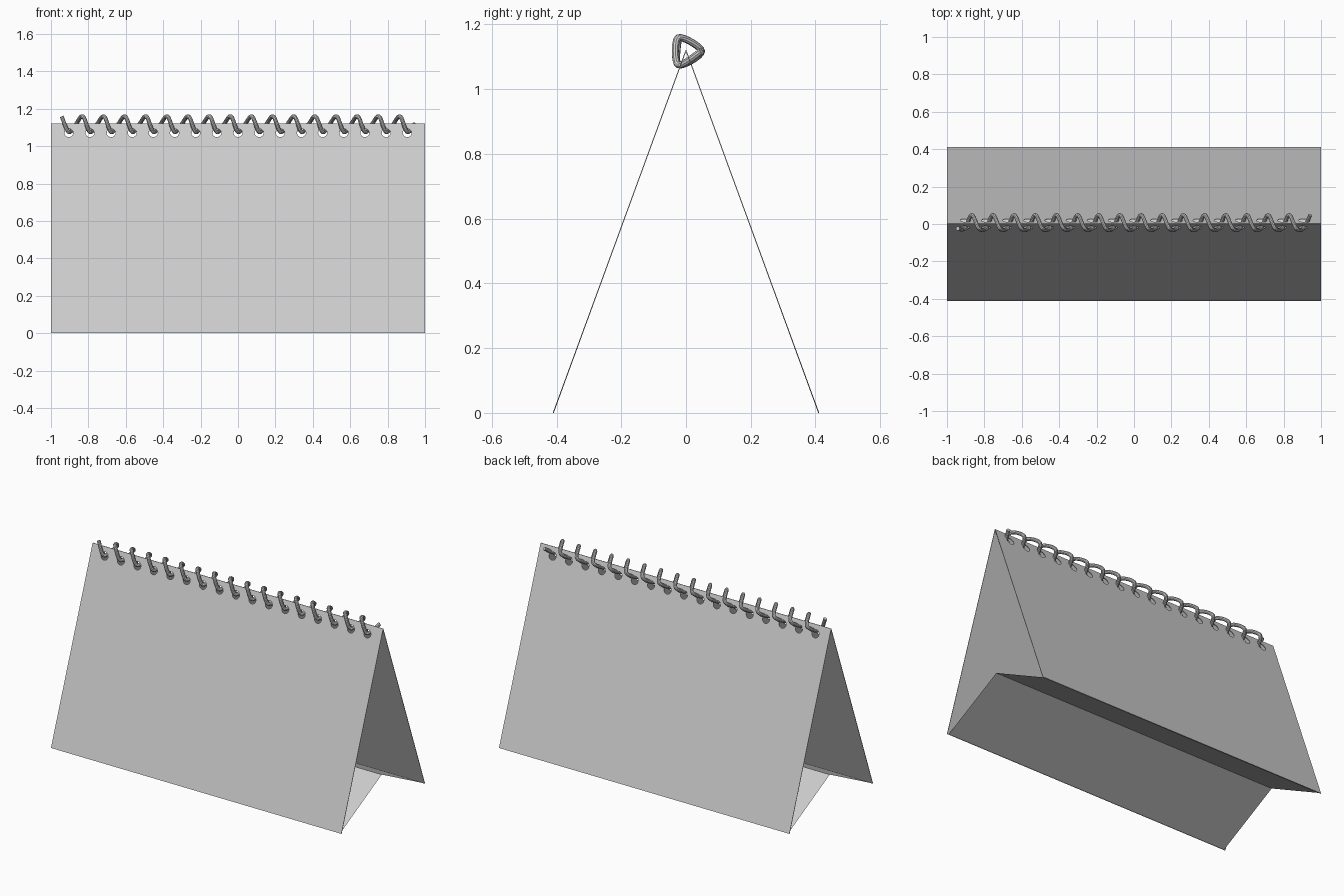
import bpy, bmesh, math
from mathutils import Vector

if "Cube" in bpy.data.objects:
    bpy.data.objects.remove(bpy.data.objects["Cube"])

HALF_W, FOOT, APEX = 1.0, 0.41, 1.12
PITCH, COILS = 0.1131, 17
SLOPE = math.hypot(FOOT, APEX)
ANGLE = math.atan2(APEX, FOOT)


def link(name, data):
    ob = bpy.data.objects.new(name, data)
    bpy.context.collection.objects.link(ob)
    return ob


def to_mesh(ob):
    bpy.ops.object.select_all(action='DESELECT')
    ob.select_set(True)
    bpy.context.view_layer.objects.active = ob
    bpy.ops.object.convert(target='MESH')


def add_loop(curve, pts):
    sp = curve.splines.new('POLY')
    sp.points.add(len(pts) - 1)
    for p, (x, y) in zip(sp.points, pts):
        p.co = (x, y, 0, 1)
    sp.use_cyclic_u = True


# Sloping card panel with a row of punched holes
def panel(name, angle):
    cu = bpy.data.curves.new(name, 'CURVE')
    cu.dimensions = '2D'
    cu.fill_mode = 'BOTH'
    cu.extrude = 0.0015
    add_loop(cu, [(-HALF_W, -SLOPE), (HALF_W, -SLOPE), (HALF_W, 0), (-HALF_W, 0)])
    for i in range(COILS):
        cx = (i - (COILS - 1) / 2) * PITCH
        ring = [k * math.tau / 16 for k in range(16)]
        add_loop(cu, [(cx + 0.024 * math.cos(a), -0.053 + 0.024 * math.sin(a)) for a in ring])
    ob = link(name, cu)
    ob.location.z = APEX
    ob.rotation_euler.x = angle
    to_mesh(ob)


panel("front_panel", ANGLE)
panel("back_panel", math.pi - ANGLE)

# Base sheet folded upward along its middle
bm = bmesh.new()
rows = [[bm.verts.new((x, y, z)) for x in (-0.99, 0.99)]
        for y, z in ((-FOOT, 0), (0, 0.21), (FOOT, 0))]
for a, b in zip(rows, rows[1:]):
    bm.faces.new((a[0], a[1], b[1], b[0]))
me = bpy.data.meshes.new("folded_base")
bm.to_mesh(me)
bm.free()
link("folded_base", me)

# Spiral binding wire: three smoothed points per turn
N, R = COILS * 3, 0.048


def wire_point(i):
    a = math.radians(120 * (i + 1))
    return Vector(((i - (N - 1) / 2) * PITCH / 3, R * math.cos(a), 1.117 + R * math.sin(a)))


cu = bpy.data.curves.new("spiral_wire", 'CURVE')
cu.dimensions = '3D'
cu.resolution_u = 8
cu.bevel_depth = 0.011
cu.bevel_resolution = 3
cu.use_fill_caps = True
sp = cu.splines.new('BEZIER')
sp.bezier_points.add(N - 1)
for i, bp in enumerate(sp.bezier_points):
    lo, hi = max(i - 1, 0), min(i + 1, N - 1)
    tangent = (wire_point(hi) - wire_point(lo)) / 6
    bp.handle_left_type = bp.handle_right_type = 'FREE'
    bp.co = wire_point(i)
    bp.handle_left = bp.co - tangent
    bp.handle_right = bp.co + tangent
to_mesh(link("spiral_wire", cu))
bpy.ops.object.shade_smooth_by_angle()
